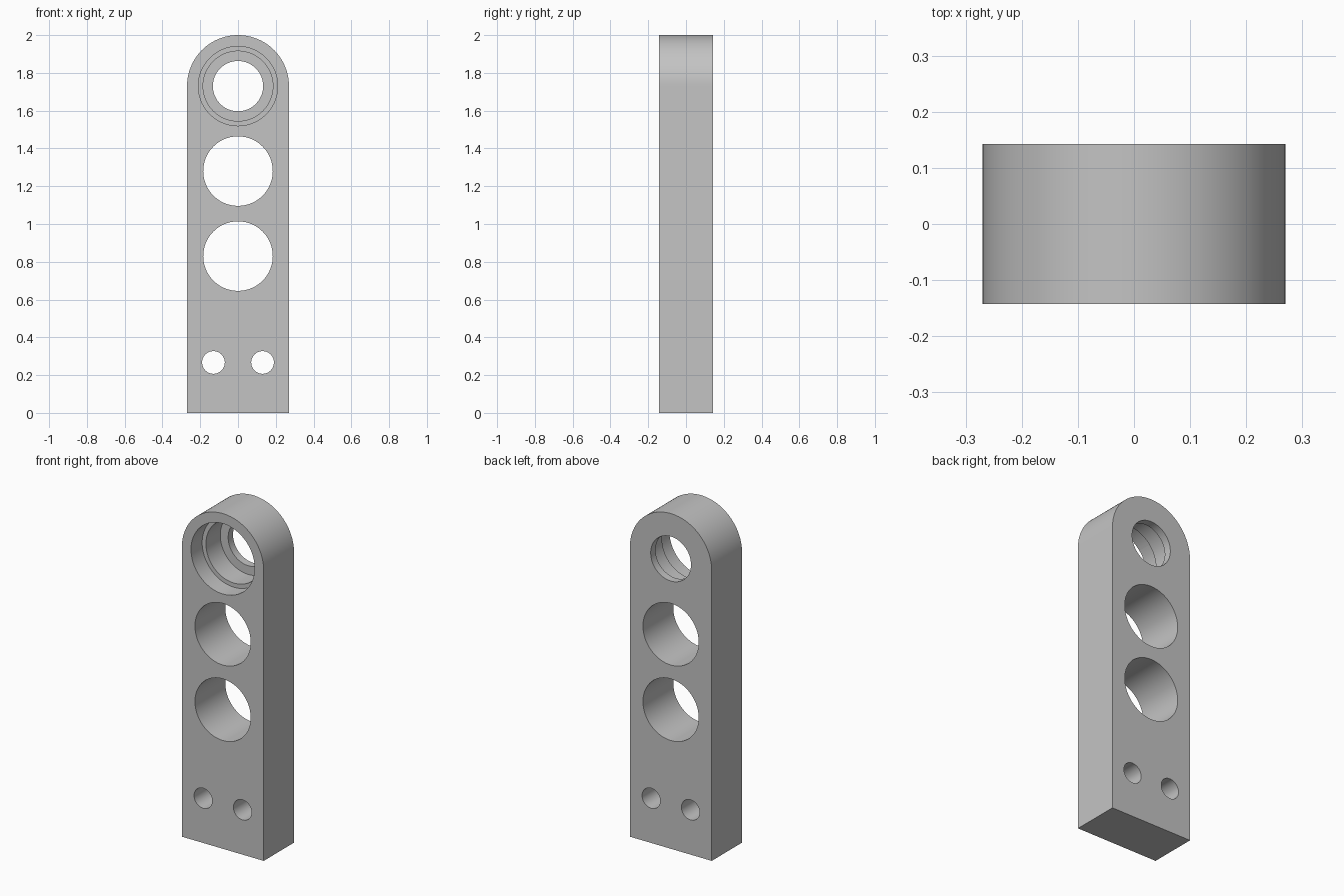
import bpy, bmesh
from math import pi, cos, sin, radians

cube = bpy.data.objects.get("Cube")
if cube:
    bpy.data.objects.remove(cube, do_unlink=True)

HALF_W, HALF_D, HEIGHT = 0.27, 0.143, 2.0
ARC_Z = HEIGHT - HALF_W
SEGMENTS = 96

grey = bpy.data.materials.new("grey metal")
grey.use_nodes = True
colour = (0.55, 0.55, 0.55, 1)
grey.diffuse_color = colour
grey.node_tree.nodes["Principled BSDF"].inputs["Base Color"].default_value = colour


def prism(name, outline, y0, y1):
    """Extrude an (x, z) outline from y0 to y1."""
    bm = bmesh.new()
    face = bm.faces.new([bm.verts.new((x, y0, z)) for x, z in outline])
    moved = bmesh.ops.extrude_face_region(bm, geom=[face])["geom"]
    verts = [v for v in moved if isinstance(v, bmesh.types.BMVert)]
    bmesh.ops.translate(bm, verts=verts, vec=(0, y1 - y0, 0))
    bmesh.ops.recalc_face_normals(bm, faces=bm.faces)
    mesh = bpy.data.meshes.new(name)
    bm.to_mesh(mesh)
    bm.free()
    mesh.materials.append(grey)
    obj = bpy.data.objects.new(name, mesh)
    bpy.context.collection.objects.link(obj)
    return obj


def arc(x, z, r, sweep, count):
    return [(x + r * cos(sweep * i / count), z + r * sin(sweep * i / count))
            for i in range(count)]


# Flat bar with a round top
outline = arc(0, ARC_Z, HALF_W, pi, SEGMENTS // 2)
outline += [(-HALF_W, ARC_Z), (-HALF_W, 0), (HALF_W, 0)]
arm = prism("link_arm", outline, -HALF_D, HALF_D)

# Bores: x, z, radius, rear end of the cut
BACK = HALF_D + 0.1
bores = [
    (0, ARC_Z, 0.133, BACK),              # shaft hole
    (0, ARC_Z, 0.185, HALF_D - 0.046),    # bearing seat
    (0, ARC_Z, 0.21, -HALF_D + 0.105),    # wide counterbore
    (0, 1.28, 0.184, BACK),               # lightening holes
    (0, 0.83, 0.184, BACK),
    (-0.13, 0.267, 0.06, BACK),           # bolt holes
    (0.13, 0.267, 0.06, BACK),
]

bpy.context.view_layer.objects.active = arm
arm.select_set(True)
for x, z, r, end in bores:
    cutter = prism("bore_cutter", arc(x, z, r, 2 * pi, SEGMENTS), -BACK, end)
    cutter.hide_render = True
    cut = arm.modifiers.new("bore", "BOOLEAN")
    cut.operation = "DIFFERENCE"
    cut.solver = "EXACT"
    cut.object = cutter
    bpy.ops.object.modifier_apply(modifier=cut.name)
    bpy.data.objects.remove(cutter, do_unlink=True)

bpy.ops.object.shade_smooth_by_angle(angle=radians(30))
